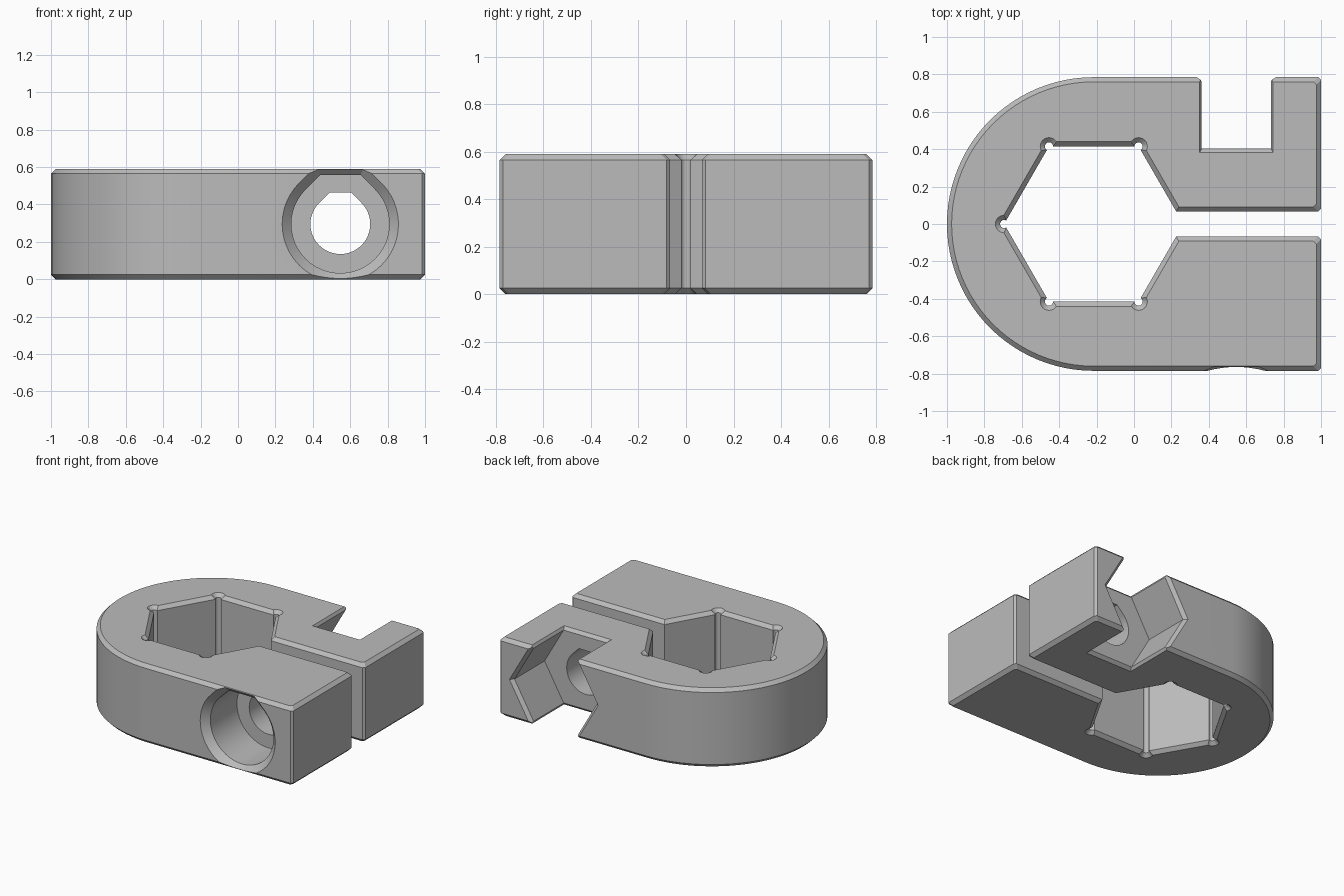
import bpy
import bmesh
from math import sin, cos, asin, radians, sqrt

if "Cube" in bpy.data.objects:
    bpy.data.objects.remove(bpy.data.objects["Cube"], do_unlink=True)

HEIGHT, CHAMFER = 0.59, 0.025
MID = HEIGHT / 2
ARC_X, HALF_WIDTH = -0.215, 0.785
BOLT_X = 0.547


def polar(cx, cy, r, deg):
    return cx + r * cos(radians(deg)), cy + r * sin(radians(deg))


def loft(name, sections):
    """Closed solid through rings that share one point count."""
    bm = bmesh.new()
    rings = [[bm.verts.new(p) for p in s] for s in sections]
    n = len(rings[0])
    for a, b in zip(rings, rings[1:]):
        for i in range(n):
            j = (i + 1) % n
            bm.faces.new((a[i], a[j], b[j], b[i]))
    bm.faces.new(rings[0])
    bm.faces.new(rings[-1])
    bmesh.ops.recalc_face_normals(bm, faces=bm.faces)
    mesh = bpy.data.meshes.new(name)
    bm.to_mesh(mesh)
    bm.free()
    obj = bpy.data.objects.new(name, mesh)
    bpy.context.collection.objects.link(obj)
    return obj


def clamp_outline(c):
    """Split clamp outline, moved into the material by c."""
    end, side, slot, k = 1 - c, HALF_WIDTH - c, 0.067 + c, 0.015
    pts = [(end, slot + k), (end, side - k), (end - k, side)]
    pts += [polar(ARC_X, 0, side, 90 + 180 * i / 48) for i in range(49)]
    pts += [(end - k, -side), (end, k - side), (end, -slot - k), (end - k, -slot)]
    # Hexagonal bore with round corner reliefs
    mouth = ARC_X + (0.415 + c) * 2 / sqrt(3) - slot / sqrt(3)
    pts.append((mouth, -slot))
    r = 0.022 + c
    sweep = 120 - asin(c / r) * 180 / 3.14159265
    for a in (-60, -120, -180, -240, -300):
        vx, vy = polar(ARC_X, 0, 0.479, a)
        pts += [polar(vx, vy, r, a + sweep * (1 - i / 6)) for i in range(13)]
    pts += [(mouth, slot), (end - k, slot)]
    return pts


def teardrop(r, y, top=1.0):
    """Bolt hole section with 45 degree shoulders and a flat top."""
    pts = [polar(BOLT_X, MID, r, 45 - 270 * i / 36) for i in range(37)]
    h = r * top
    half = r * sqrt(2) - h
    pts += [(BOLT_X - half, MID + h), (BOLT_X + half, MID + h)]
    return [(x, y, z) for x, z in pts]


def hexagon(r, y):
    return [(x, y, z) for x, z in (polar(BOLT_X, MID, r, 60 * i) for i in range(6))]


def notch_rim(d, side):
    """Rectangle for the chamfer where the nut pocket breaks a flat face."""
    w, y, z = 0.1845 + d * 0.55, 0.404 - d, MID + side * (MID - 0.022 + d)
    return [(BOLT_X - w, y, z), (BOLT_X + w, y, z),
            (BOLT_X + w, 0.9, z), (BOLT_X - w, 0.9, z)]


# Clamp body
levels = [(CHAMFER, 0), (0, CHAMFER), (0, HEIGHT - CHAMFER), (CHAMFER, HEIGHT)]
body = loft("clamp_body", [[(x, y, z) for x, y in clamp_outline(c)] for c, z in levels])

# Bolt hole with counterbore, nut pocket and its rim chamfers
cutters = [
    loft("bolt_cutter", [teardrop(0.16, 0.5, 1.05), teardrop(0.16, -0.42, 1.05),
                         teardrop(0.262, -0.42), teardrop(0.262, -0.735),
                         teardrop(0.36, -0.835)]),
    loft("nut_cutter", [hexagon(0.343, 0.404), hexagon(0.343, 0.76), hexagon(0.418, 0.835)]),
]
cutters += [loft("rim_cutter", [notch_rim(0, s), notch_rim(0.04, s)]) for s in (1, -1)]

bpy.ops.object.select_all(action="DESELECT")
body.select_set(True)
bpy.context.view_layer.objects.active = body
for cutter in cutters:
    mod = body.modifiers.new("cut", "BOOLEAN")
    mod.operation, mod.solver, mod.object = "DIFFERENCE", "EXACT", cutter
    bpy.ops.object.modifier_apply(modifier=mod.name)
    bpy.data.objects.remove(cutter, do_unlink=True)

# Grey plastic
grey = bpy.data.materials.new("plain_grey")
grey.use_nodes = True
colour = (0.5, 0.5, 0.5, 1)
grey.diffuse_color = colour
grey.node_tree.nodes["Principled BSDF"].inputs["Base Color"].default_value = colour
body.data.materials.clear()
body.data.materials.append(grey)
for face in body.data.polygons:
    face.material_index = 0
bpy.ops.object.shade_smooth_by_angle(angle=radians(28))
